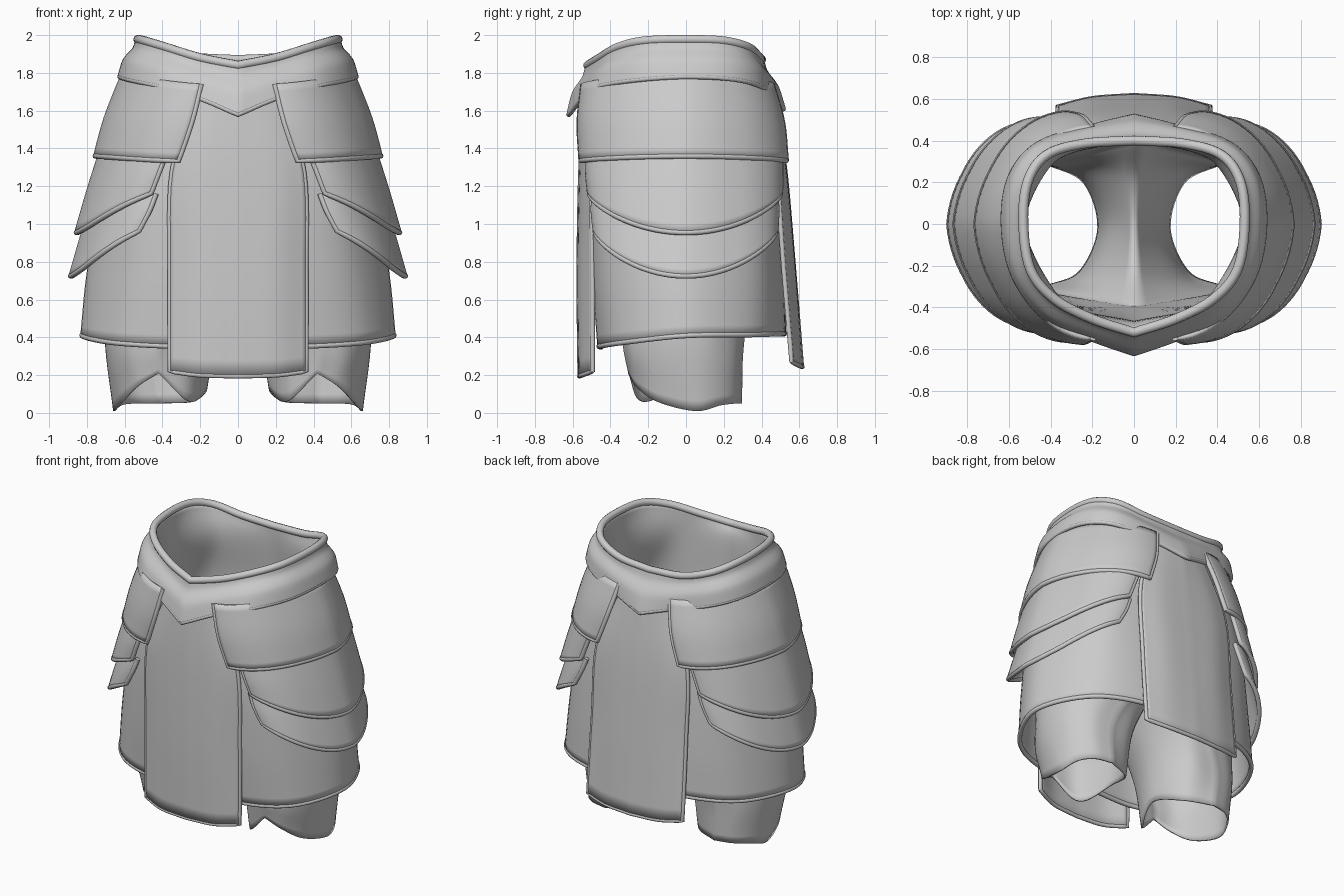
import bpy, bmesh, math
from mathutils import Vector

if "Cube" in bpy.data.objects:
    bpy.data.objects.remove(bpy.data.objects["Cube"])

steel = bpy.data.materials.new("grey_steel")
steel.diffuse_color = (0.6, 0.6, 0.6, 1)
steel.use_nodes = True
steel.node_tree.nodes["Principled BSDF"].inputs["Base Color"].default_value = steel.diffuse_color


def resample(pts, n):
    """Smooth curve through key points, sampled at n + 1 places."""
    p = [Vector(q) for q in pts]
    p = [2 * p[0] - p[1]] + p + [2 * p[-1] - p[-2]]
    out = []
    for i in range(n + 1):
        f = i / n * (len(pts) - 1)
        k = min(int(f), len(pts) - 2)
        t = f - k
        a, b, c, d = p[k:k + 4]
        out.append(0.5 * (2 * b + (c - a) * t + (2 * a - 5 * b + 4 * c - d) * t * t
                          + (3 * b - a - 3 * c + d) * t ** 3))
    return out


def patch(rows, nu, nv):
    """Surface grid through key rows."""
    cols = [resample(c, nv) for c in zip(*[resample(r, nu) for r in rows])]
    return [list(r) for r in zip(*cols)]


def add_object(name, bm):
    """Smooth shaded, mirrored object from a half mesh."""
    bmesh.ops.recalc_face_normals(bm, faces=bm.faces)
    me = bpy.data.meshes.new(name)
    bm.to_mesh(me)
    bm.free()
    me.materials.append(steel)
    ob = bpy.data.objects.new(name, me)
    bpy.context.collection.objects.link(ob)
    bpy.ops.object.select_all(action='DESELECT')
    ob.select_set(True)
    bpy.context.view_layer.objects.active = ob
    bpy.ops.object.shade_smooth_by_angle(angle=math.radians(50))
    m = ob.modifiers.new("mirror", 'MIRROR')
    m.use_clip = True
    m.merge_threshold = 0.003
    return ob


def shell(name, grids, thick=0.02):
    """Mirrored sheet made of one or more grids."""
    bm = bmesh.new()
    for g in grids:
        vs = [[bm.verts.new(p) for p in row] for row in g]
        for r0, r1 in zip(vs, vs[1:]):
            for i in range(len(r0) - 1):
                bm.faces.new((r0[i], r0[i + 1], r1[i + 1], r1[i]))
    bmesh.ops.remove_doubles(bm, verts=bm.verts, dist=0.002)
    s = add_object(name, bm).modifiers.new("thickness", 'SOLIDIFY')
    s.thickness = thick
    s.offset = 0


def bead(name, path, r=0.015, sides=10):
    """Mirrored rolled rim along a path."""
    bm = bmesh.new()
    rings = []
    a = None
    for i, p in enumerate(path):
        d = (path[min(i + 1, len(path) - 1)] - path[max(i - 1, 0)]).normalized()
        if abs(p.x) < 1e-4:
            d = Vector((math.copysign(1, d.x), 0, 0))
        if a is None:
            a = d.orthogonal()
        a = (a - d * a.dot(d)).normalized()
        b = d.cross(a)
        ang = [2 * math.pi * k / sides for k in range(sides)]
        rings.append([bm.verts.new(p + r * (a * math.cos(t) + b * math.sin(t))) for t in ang])
    for r0, r1 in zip(rings, rings[1:]):
        for k in range(sides):
            j = (k + 1) % sides
            bm.faces.new((r0[k], r0[j], r1[j], r1[k]))
    for ring in (rings[0], rings[-1]):
        if abs(sum(v.co.x for v in ring)) > 0.01:
            bm.faces.new(ring)
    add_object(name, bm)


def grow(pts, out, dz=0.0):
    """Push an outline outward from the middle."""
    res = []
    for p in pts:
        v = Vector(p)
        res.append(v + Vector((v.x, v.y, 0)).normalized() * out + Vector((0, 0, dz)))
    return res


def level(pts, z):
    return [(x, y, z) for x, y in pts]


# Belt: half outlines run front centre -> side -> back centre
top = [(0, -.52, 1.84), (.2, -.455, 1.88), (.38, -.36, 1.935), (.495, -.22, 1.97), (.53, 0, 1.977),
       (.51, .2, 1.97), (.42, .33, 1.935), (.24, .385, 1.885), (0, .4, 1.87)]
low = [(0, -.62, 1.58), (.2, -.55, 1.665), (.42, -.455, 1.73), (.575, -.25, 1.765), (.625, 0, 1.78),
       (.59, .23, 1.77), (.455, .385, 1.735), (.2, .465, 1.67), (0, .515, 1.61)]
mix = lambda t: [Vector(a).lerp(Vector(b), t) for a, b in zip(top, low)]
belt = patch([top, grow(mix(.25), -.008), grow(mix(.45), .008), grow(mix(.6), .014),
              grow(mix(.85), .006), low], 48, 15)
shell("belt", [belt], 0.026)
bead("belt_top_rim", belt[0], 0.024)
bead("belt_lower_rim", belt[-1], 0.014)

# Trousers: hips, outer legs and inner legs meeting in a saddle
waist = grow(top, -.006, -.004)
loin = level([(0, -.475), (.28, -.41), (.42, -.27), (.53, 0), (.42, .26), (.28, .35), (0, .4)], 1.74)
hip = level([(0, -.46), (.3, -.4), (.5, -.28), (.6, 0), (.5, .29), (.3, .38), (0, .42)], 1.4)
crotch = [(0, -.4, .95), (.3, -.39, .9), (.58, -.27, .85), (.69, 0, .83),
          (.58, .27, .85), (.3, .38, .9), (0, .4, .95)]
saddle = [(0, -.4, .95), (0, -.22, .78), (0, 0, .72), (0, .22, .78), (0, .4, .95)]
leg_out = level([(.4, -.335), (.56, -.29), (.67, -.15), (.7, 0), (.67, .15), (.56, .27), (.4, .305)], .4)
leg_in = level([(.4, -.335), (.22, -.26), (.12, 0), (.22, .25), (.4, .305)], .4)
hem_out = [(.42, -.3, .21), (.53, -.26, .14), (.61, -.15, .06), (.655, .05, .01),
           (.62, .18, .04), (.54, .26, .05), (.42, .29, .05)]
hem_in = [(.42, -.3, .21), (.26, -.23, .06), (.17, -.02, .12), (.24, .2, .06), (.42, .29, .05)]
shell("trousers", [patch([waist, loin, hip, crotch], 32, 18),
                   patch([crotch, leg_out, hem_out], 32, 14),
                   patch([saddle, leg_in, hem_in], 32, 14)], 0.012)

# Skirt
skirt = patch([
    level([(0, -.49), (.2, -.465), (.41, -.385), (.53, -.23), (.585, 0), (.53, .21), (.4, .35),
           (.2, .42), (0, .45)], 1.72),
    level([(0, -.495), (.36, -.48), (.59, -.335), (.71, 0), (.59, .335), (.36, .45), (0, .48)], 1.2),
    level([(0, -.48), (.38, -.475), (.645, -.33), (.79, 0), (.645, .345), (.38, .485), (0, .51)], .75),
    [(0, -.45, .35), (.38, -.45, .355), (.675, -.32, .375), (.825, 0, .41),
     (.68, .345, .415), (.38, .5, .42), (0, .52, .42)]], 48, 20)
shell("skirt", [skirt])
bead("skirt_hem", skirt[-1], 0.015)

# Hanging front and back panels
panels = {
    "front_panel": [[(0, -.535, 1.7), (.1, -.525, 1.7), (.19, -.505, 1.7)],
                    [(0, -.56, 1.3), (.2, -.545, 1.3), (.345, -.5, 1.3)],
                    [(0, -.57, .75), (.2, -.555, .75), (.36, -.495, .75)],
                    [(0, -.565, .195), (.2, -.55, .2), (.36, -.495, .22)]],
    "back_panel": [[(0, .465, 1.7), (.1, .455, 1.7), (.19, .44, 1.7)],
                   [(0, .525, 1.3), (.2, .515, 1.3), (.345, .48, 1.3)],
                   [(0, .57, .8), (.2, .56, .8), (.36, .515, .8)],
                   [(0, .615, .245), (.2, .6, .25), (.365, .56, .27)]]}
for name, rows in panels.items():
    g = patch(rows, 12, 20)
    shell(name, [g])
    bead(name + "_rim", g[-1] + [r[-1] for r in reversed(g[:-1])], 0.013)


# Overlapping side plates: each edge is (side x, end x, front y, back y, side z, end z)
def arc(xs, xe, yf, yb, zs, ze, power, n=40):
    pts = []
    for i in range(n + 1):
        s = 2 * i / n - 1
        c, w = max(0, math.cos(s * math.pi / 2)), math.sin(s * math.pi / 2)
        ridge = 0.02 * max(0, 1 - abs(s) * 3)
        rise = 0.5 * w * w + 0.5 * (1 - c)
        pts.append(Vector((xe + (xs - .02 - xe) * c ** power + ridge,
                           yb * w if w > 0 else -yf * w, zs + (ze - zs) * rise)))
    return pts


plates = {
    "upper_plate": [(.61, .195, -.545, .455, 1.79, 1.74), (.70, .245, -.565, .51, 1.56, 1.54),
                    (.755, .315, -.555, .53, 1.36, 1.335)],
    "middle_plate": [(.72, .38, -.52, .5, 1.4, 1.37), (.79, .42, -.52, .5, 1.18, 1.27),
                     (.855, .46, -.51, .5, .955, 1.165)],
    "lower_plate": [(.78, .435, -.485, .475, 1.08, 1.16), (.835, .47, -.49, .48, .9, 1.07),
                    (.885, .525, -.48, .475, .725, .965)]}
for name, edges in plates.items():
    g = patch([arc(*e, 1.06 if name == "upper_plate" else 1.15) for e in edges], 40, 10)
    shell(name, [g], 0.024)
    left = [r[0] for r in g[:-1]]
    right = [r[-1] for r in reversed(g[:-1])]
    bead(name + "_rim", left + g[-1] + right)
